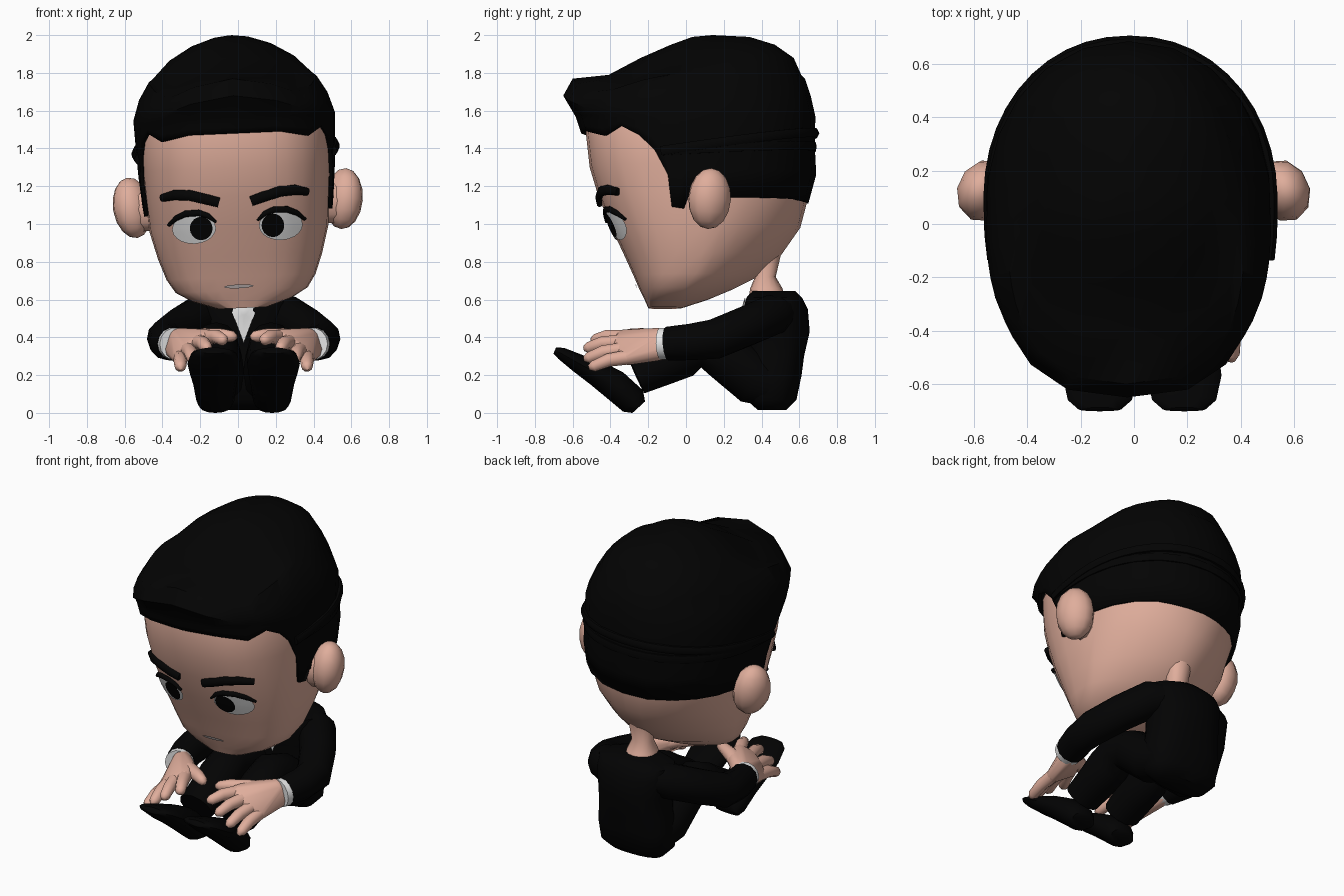
import bpy, bmesh, math
from mathutils import Matrix, Vector

cube = bpy.data.objects.get("Cube")
if cube:
    bpy.data.objects.remove(cube)


def material(name, rgb):
    m = bpy.data.materials.new(name)
    m.use_nodes = True
    m.diffuse_color = (*rgb, 1)
    m.node_tree.nodes["Principled BSDF"].inputs["Base Color"].default_value = (*rgb, 1)
    return m


SKIN = material("skin", (.74, .42, .33))
HAIR = material("black hair", (.001, .001, .001))
SUIT = material("black suit", (.0008, .0008, .0009))
WHITE = material("white", (.85, .85, .85))
MOUTH = material("mouth grey", (.55, .48, .47))

# The head leans slightly to one side, the body sits a little off centre
PIVOT = Vector((0, .1, 1.1))
HEAD = Matrix.Translation(PIVOT) @ Matrix.Rotation(math.radians(-2.5), 4, 'Y') @ Matrix.Translation(-PIVOT)
BODY = Matrix.Translation((.03, 0, 0))
FRONT, BACK = .74, .94


def finish(name, bm, mat, place, angle=45):
    mesh = bpy.data.meshes.new(name)
    bm.to_mesh(mesh)
    bm.free()
    mesh.transform(place)
    mesh.materials.append(mat)
    mesh.shade_smooth()
    mesh.set_sharp_from_angle(angle=math.radians(angle))
    obj = bpy.data.objects.new(name, mesh)
    bpy.context.collection.objects.link(obj)
    return obj


def section(table, z):
    """Half width, front y, back y and optional back roundness at a height."""
    z = min(max(z, table[0][0]), table[-1][0])
    for a, b in zip(table, table[1:]):
        if z <= b[0]:
            t = (z - a[0]) / (b[0] - a[0])
            return [p + (q - p) * t for p, q in zip(a[1:], b[1:])]


def on_ring(table, angle, z):
    hw, yf, yb, *back = section(table, z)
    s, c = math.sin(angle), math.cos(angle)
    e = FRONT if c > 0 else (back or [BACK])[0]
    x = math.copysign(abs(s) ** e, s) * hw
    y = (yf + yb) / 2 - math.copysign(abs(c) ** e, c) * (yb - yf) / 2
    return Vector((x, y, z))


def on_front(table, x, z, off=0):
    hw, yf, yb = section(table, z)[:3]
    s = min(1, abs(x) / hw) ** (1 / FRONT)
    c = math.sqrt(1 - s * s) ** FRONT
    return Vector((x, (yf + yb) / 2 - c * (yb - yf) / 2 - off, z))


def skin_rings(bm, rings, ends=(True, True)):
    vs = [[bm.verts.new(p) for p in r] for r in rings]
    n = len(vs[0])
    for a, b in zip(vs, vs[1:]):
        for i in range(n):
            j = (i + 1) % n
            bm.faces.new((a[i], a[j], b[j], b[i]))
    if ends[0]:
        bm.faces.new(vs[0][::-1])
    if ends[1]:
        bm.faces.new(vs[-1])


def loft(name, table, mat, place, sides=24):
    bm = bmesh.new()
    skin_rings(bm, [[on_ring(table, math.tau * i / sides, row[0]) for i in range(sides)] for row in table])
    return finish(name, bm, mat, place)


def tube(name, pts, radii, mat, place, sides=12):
    """Sweep an oval of (width, height) radii along points."""
    bm, rings = bmesh.new(), []
    pts = [Vector(p) for p in pts]
    for i, p in enumerate(pts):
        t = (pts[min(i + 1, len(pts) - 1)] - pts[max(i - 1, 0)]).normalized()
        up = (Vector((0, 0, 1)) - t * t.z).normalized()
        side = t.cross(up)
        w, h = radii[i] if isinstance(radii[i], tuple) else (radii[i], radii[i])
        rings.append([p + side * w * math.cos(math.tau * k / sides) + up * h * math.sin(math.tau * k / sides)
                      for k in range(sides)])
    skin_rings(bm, rings)
    bmesh.ops.recalc_face_normals(bm, faces=bm.faces)
    return finish(name, bm, mat, place, 60)


def plate(name, table, outline, off, mat, place):
    """Flat shape laid onto the front of a lofted form."""
    bm = bmesh.new()
    n = len(outline)
    cx, cz = sum(p[0] for p in outline) / n, sum(p[1] for p in outline) / n
    skin_rings(bm, [[on_front(table, cx + (x - cx) * k, cz + (z - cz) * k, off) for x, z in outline]
                    for k in (1, .6, .2)], (False, True))
    bmesh.ops.recalc_face_normals(bm, faces=bm.faces)
    if sum(f.normal.y for f in bm.faces) > 0:
        bmesh.ops.reverse_faces(bm, faces=bm.faces)
    return finish(name, bm, mat, place)


def oval(cx, cz, rx, rz, n=20):
    return [(cx + rx * math.cos(math.tau * i / n), cz + rz * math.sin(math.tau * i / n)) for i in range(n)]


def hull(name, balls, mat, place):
    bm = bmesh.new()
    for p, r in balls:
        bmesh.ops.create_icosphere(bm, subdivisions=2, radius=r, matrix=Matrix.Translation(p))
    out = bmesh.ops.convex_hull(bm, input=bm.verts)
    bmesh.ops.delete(bm, geom=list({v for v in out["geom_interior"] if isinstance(v, bmesh.types.BMVert)}),
                     context='VERTS')
    bmesh.ops.recalc_face_normals(bm, faces=bm.faces)
    return finish(name, bm, mat, place, 60)


# Head, tapering to a narrow nape
head = [(.555, .13, -.20, -.02, 1), (.60, .265, -.22, .12, 1.1), (.65, .35, -.245, .24, 1.2),
        (.72, .395, -.275, .38, 1.25), (.83, .435, -.325, .50, 1.25), (.98, .475, -.395, .605, 1.12),
        (1.15, .49, -.465, .65, .98), (1.3, .50, -.51, .655, .94), (1.48, .505, -.53, .65, .94),
        (1.65, .45, -.5, .6, .94)]
loft("head", head, SKIN, HEAD, 28)

# Hair cap: columns start at the hairline (degrees from the front, height)
hair = [(1.05, .50, -.45, .63), (1.25, .52, -.50, .69), (1.45, .53, -.545, .68), (1.57, .535, -.585, .685),
        (1.68, .50, -.65, .66), (1.77, .445, -.60, .63), (1.79, .42, -.41, .61), (1.88, .33, -.24, .57),
        (1.95, .21, -.08, .47), (1.99, .09, .03, .34)]
hairline = [(0, 1.48), (20, 1.48), (41, 1.45), (56, 1.50), (66, 1.45), (73, 1.37), (77.5, 1.24), (78.5, 1.07),
            (84, 1.06), (86, 1.125), (100, 1.12), (115, 1.12), (130, 1.12), (146, 1.12), (163, 1.11), (180, 1.11)]
columns = hairline + [(360 - a, z) for a, z in hairline[-2:0:-1]]
bm, rings = bmesh.new(), []
for t in (0, .33, .66):
    rings.append([on_ring(hair, math.radians(a), z + (1.57 - z) * t) for a, z in columns])
for row, droop in zip(hair[3:], (.01, .085, .085, .06, .03, 0, 0)):
    ring = [on_ring(hair, math.radians(a), row[0]) for a, z in columns]
    for p, (a, z) in zip(ring, columns):
        if math.cos(math.radians(a)) > 0:  # the quiff sinks towards its corners
            p.z -= droop * math.sin(math.radians(2 * a)) ** 2
    rings.append(ring)
rings.append([Vector((p.x * .1, .14 + (p.y - .14) * .1, 2)) for p in rings[-1]])
skin_rings(bm, rings, (False, True))
cap = finish("hair", bm, HAIR, HEAD, 50)
rim = cap.modifiers.new("thickness", 'SOLIDIFY')
rim.thickness, rim.offset = .02, -1

# Combed ridges round the sides and back
for k, drop in enumerate((0, .07)):
    path = []
    for a in range(76, 285, 8):
        y = on_ring(hair, math.radians(a), 1.45).y
        path.append(on_ring(hair, math.radians(a), 1.365 + (y + .15) * .14 - drop * (y + .15) / .8))
    tube(f"hair_ridge_{k + 1}", path, [(.025 - .015 * k, .028)] * len(path), HAIR, HEAD, 6)

# Ears, eyes and brows
for s, label in ((1, "left"), (-1, "right")):
    bm = bmesh.new()
    turn = Matrix.Rotation(s * math.radians(25), 4, 'Z') @ Matrix.Rotation(s * math.radians(8), 4, 'Y')
    bmesh.ops.create_uvsphere(bm, u_segments=10, v_segments=8, radius=1,
                              matrix=Matrix.Translation((s * .56, .125, 1.11)) @ turn @ Matrix.Diagonal((.1, .12, .162, 1)))
    finish(label + "_ear", bm, SKIN, HEAD, 60)
    tube(label + "_ear_root", [(s * .44, .10, 1.1), (s * .56, .12, 1.1)], [(.09, .12), (.085, .125)], SKIN, HEAD, 10)
    plate(label + "_eye", head, oval(s * .23 - .008, .985, .116, .08), .01, WHITE, HEAD)
    plate(label + "_pupil", head, oval(s * .19 - .01, .985, .06, .062), .017, HAIR, HEAD)
    lid = [(.11, 1.015), (.15, 1.05), (.2, 1.068), (.27, 1.066), (.32, 1.045), (.36, 1.01)]
    tube(label + "_eyelid", [on_front(head, s * x - .01, z, .012) for x, z in lid],
         [(.012, h) for h in (.006, .014, .017, .017, .015, .008)], HAIR, HEAD, 8)
    brow = [(.085, 1.118), (.15, 1.138), (.24, 1.163), (.32, 1.168), (.385, 1.155)]
    tube(label + "_eyebrow", [on_front(head, s * x - .015, z, .008) for x, z in brow],
         [(.018, h) for h in (.026, .028, .028, .027, .02)], HAIR, HEAD, 8)

# Mouth
plate("mouth", head, oval(-.015, .67, .078, .01), .01, MOUTH, HEAD)

# Neck and torso
loft("neck", [(.60, .10, .33, .53), (.66, .09, .34, .51), (.72, .065, .365, .475), (.87, .08, .35, .51)],
     SKIN, Matrix.Translation((.02, 0, 0)), 14)
torso = [(.015, .18, .38, .53, .8), (.07, .235, .32, .585, .75), (.2, .245, .30, .612, .75), (.3, .23, .32, .625, .8),
         (.43, .225, .32, .655, .9), (.55, .25, .30, .645, .9), (.61, .24, .32, .615, .9), (.645, .13, .35, .58, .9)]
loft("jacket", torso, SUIT, BODY, 20)
plate("shirt_front", torso, [(-.09, .605), (0, .61), (.09, .605), (.045, .49), (0, .37), (-.045, .49)],
      .008, WHITE, BODY)

# Limbs, mirrored
for s, label in ((1, "left"), (-1, "right")):
    def side(*pts):
        return [Vector((s * x, y, z)) for x, y, z in pts]

    tube(label + "_leg", side((.12, .5, .13), (.13, .36, .18), (.14, .2, .305), (.145, .08, .36), (.145, -.02, .305),
                              (.145, -.13, .25), (.15, -.26, .19)),
         [.11, .138, .13, .12, (.13, .122), (.125, .108), (.115, .095)], SUIT, BODY)
    tube(label + "_shoe", side((.15, -.25, .03), (.15, -.28, .063), (.152, -.38, .15), (.155, -.47, .208),
                               (.158, -.57, .262), (.158, -.66, .315), (.158, -.695, .33)),
         [(.08, .045), (.1, .077), (.115, .08), (.13, .068), (.14, .05), (.12, .033), (.08, .018)], SUIT, BODY)
    tube(label + "_sleeve", side((.15, .5, .535), (.22, .46, .52), (.325, .31, .455), (.41, .15, .39),
                                 (.405, .02, .375), (.372, -.10, .366)),
         [.09, .11, .108, .106, .096, .09], SUIT, BODY)
    tube(label + "_cuff", side((.385, -.06, .368), (.362, -.135, .366)), [.086, .086], WHITE, BODY, 14)

    # Palm and five fingers
    knuckles = [(.185, -.33, .40), (.24, -.345, .375), (.295, -.335, .335), (.335, -.305, .295)]
    tips = [(.10, -.50, .385), (.19, -.54, .34), (.27, -.54, .285), (.335, -.515, .24)]
    hull(label + "_palm", [(p, .042) for p in side(*knuckles)]
         + [(p, .06) for p in side((.36, -.12, .34), (.34, -.13, .39))]
         + [(p, .045) for p in side((.23, -.22, .4))], SKIN, BODY)
    for k, (a, b) in enumerate(zip(side(*knuckles), side(*tips))):
        mid = a.lerp(b, .5) + Vector((0, 0, .012))
        tube(f"{label}_finger_{k + 1}", [a, mid, a.lerp(b, .88), b], [.041, .037, .031, .014], SKIN, BODY, 10)
    tube(label + "_thumb", side((.30, -.17, .38), (.2, -.24, .405), (.11, -.29, .41), (.06, -.32, .405), (.04, -.33, .4)),
         [.05, .046, .037, .03, .014], SKIN, BODY, 10)
